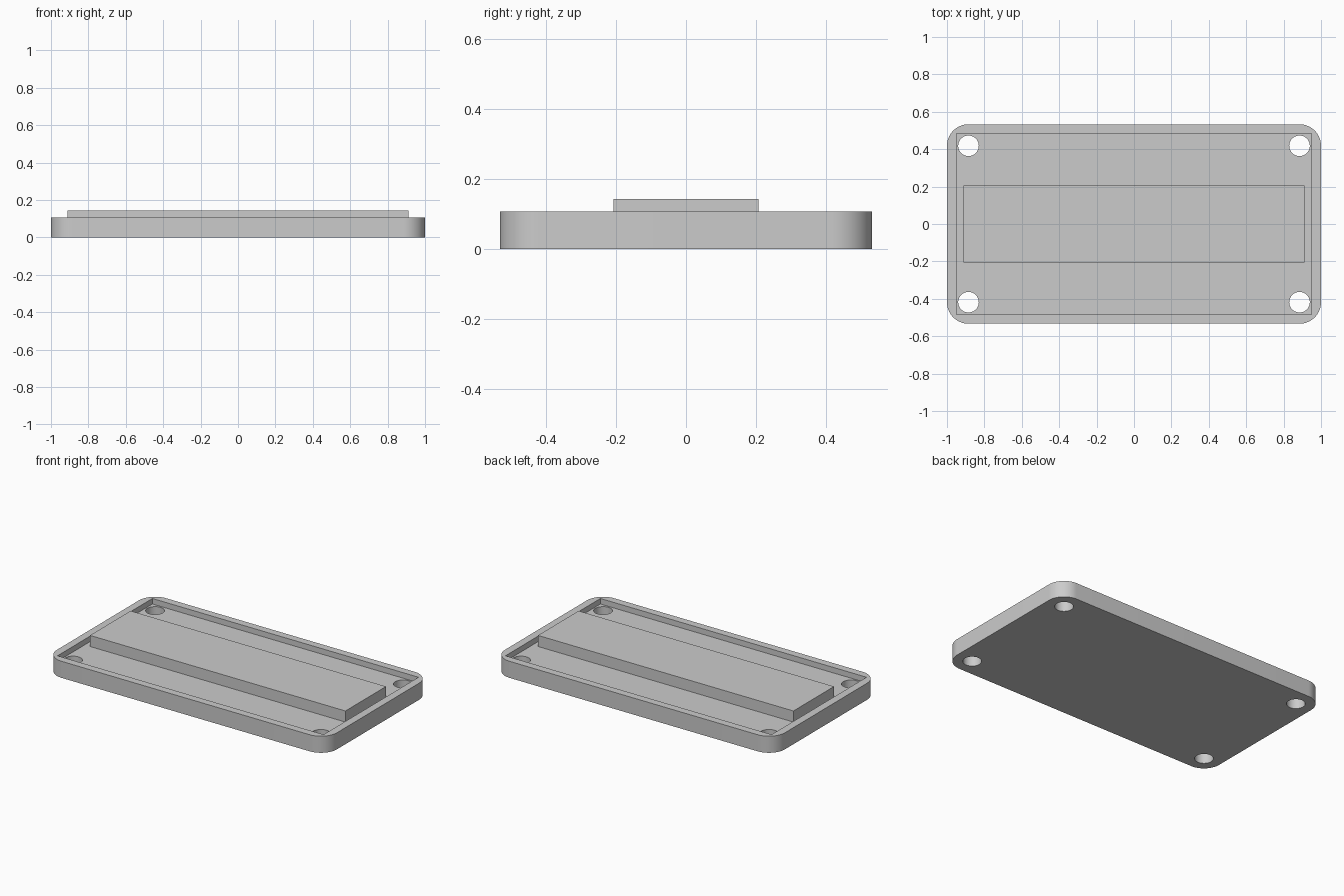
import bpy
import bmesh
from math import pi, sin, cos

if "Cube" in bpy.data.objects:
    bpy.data.objects.remove(bpy.data.objects["Cube"], do_unlink=True)

HALF_X, HALF_Y = 1.0, 0.533
CORNER_R = 0.115
FLOOR_Z, RIM_Z, TOP_Z = 0.0714, 0.107, 0.143

grey = bpy.data.materials.new("plain grey")
grey.use_nodes = True
grey.diffuse_color = (0.6, 0.6, 0.6, 1)
grey.node_tree.nodes["Principled BSDF"].inputs["Base Color"].default_value = (0.6, 0.6, 0.6, 1)


def arc(cx, cy, r, start, sweep, steps):
    return [(cx + r * cos(start + sweep * i / steps),
             cy + r * sin(start + sweep * i / steps)) for i in range(steps + 1)]


def rectangle(hx, hy):
    return [(-hx, -hy), (hx, -hy), (hx, hy), (-hx, hy)]


def prism(name, outline, z0, z1):
    """Extrude a counter-clockwise outline from z0 to z1."""
    bm = bmesh.new()
    face = bm.faces.new([bm.verts.new((x, y, z0)) for x, y in outline])
    ext = bmesh.ops.extrude_face_region(bm, geom=[face], use_keep_orig=True)
    for v in ext["geom"]:
        if isinstance(v, bmesh.types.BMVert):
            v.co.z = z1
    bmesh.ops.recalc_face_normals(bm, faces=bm.faces)
    mesh = bpy.data.meshes.new(name)
    bm.to_mesh(mesh)
    bm.free()
    mesh.materials.append(grey)
    obj = bpy.data.objects.new(name, mesh)
    bpy.context.collection.objects.link(obj)
    return obj


def activate(obj):
    bpy.ops.object.select_all(action='DESELECT')
    obj.select_set(True)
    bpy.context.view_layer.objects.active = obj


def cut(obj, cutter):
    mod = obj.modifiers.new("cut", 'BOOLEAN')
    mod.operation = 'DIFFERENCE'
    mod.solver = 'EXACT'
    mod.object = cutter
    activate(obj)
    bpy.ops.object.modifier_apply(modifier=mod.name)
    bpy.data.objects.remove(cutter, do_unlink=True)


# Tray body with rounded corners
hole_x, hole_y = HALF_X - CORNER_R, HALF_Y - CORNER_R
outline = []
for i, (sx, sy) in enumerate([(1, 1), (-1, 1), (-1, -1), (1, -1)]):
    outline += arc(sx * hole_x, sy * hole_y, CORNER_R, i * pi / 2, pi / 2, 16)
tray = prism("tray", outline, 0, RIM_Z)

# Shallow square-cornered recess
cut(tray, prism("recess_cutter", rectangle(0.95, 0.484), FLOOR_Z, 0.3))

# Four through holes, concentric with the rounded corners
for sx in (-1, 1):
    for sy in (-1, 1):
        ring = arc(sx * hole_x, sy * hole_y, 0.055, 0, 2 * pi, 48)[:-1]
        cut(tray, prism("hole_cutter", ring, -0.1, 0.3))

activate(tray)
bpy.ops.object.shade_smooth_by_angle(angle=pi / 6)

# Raised central block standing on the recess floor
prism("raised_block", rectangle(0.912, 0.207), FLOOR_Z, TOP_Z)
